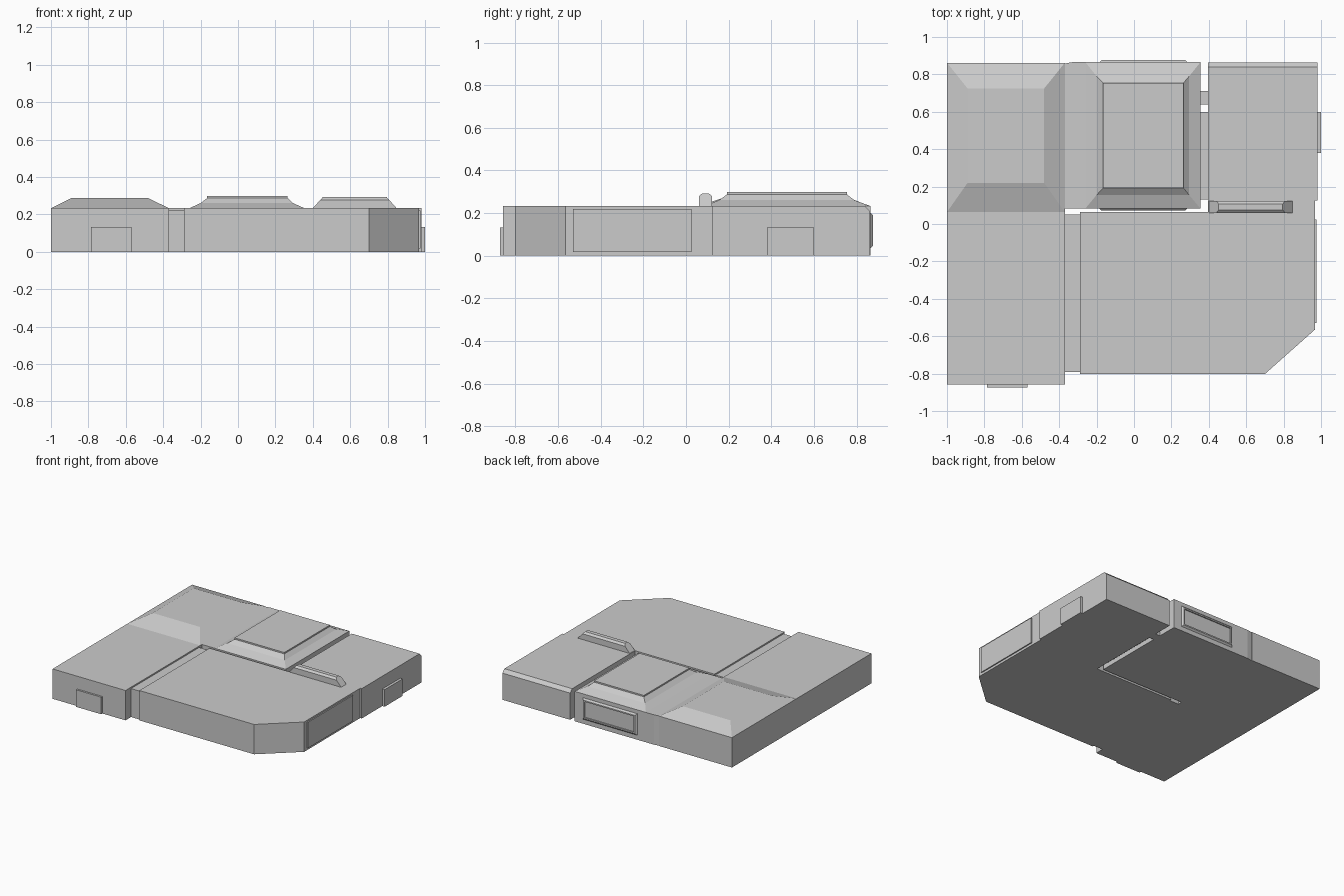
import bpy, bmesh

if "Cube" in bpy.data.objects:
    bpy.data.objects.remove(bpy.data.objects["Cube"])

TOP = 0.233  # height of the main slabs


def finish(name, bm):
    bmesh.ops.recalc_face_normals(bm, faces=bm.faces)
    mesh = bpy.data.meshes.new(name)
    bm.to_mesh(mesh)
    bm.free()
    ob = bpy.data.objects.new(name, mesh)
    bpy.context.collection.objects.link(ob)
    return ob


def loft(name, rings, edit=None):
    """Skin a list of closed point rings and cap both ends."""
    bm = bmesh.new()
    loops = [[bm.verts.new(p) for p in ring] for ring in rings]
    for a, b in zip(loops, loops[1:]):
        n = len(a)
        for i in range(n):
            bm.faces.new((a[i], a[(i + 1) % n], b[(i + 1) % n], b[i]))
    bm.faces.new(loops[0])
    bm.faces.new(loops[-1])
    bmesh.ops.recalc_face_normals(bm, faces=bm.faces)
    if edit:
        edit(bm)
    return finish(name, bm)


def prism(name, outline, z0=0.0, z1=TOP, edit=None):
    return loft(name, [[(x, y, z) for x, y in outline] for z in (z0, z1)], edit)


def rect(x0, x1, y0, y1):
    return [(x0, y0), (x1, y0), (x1, y1), (x0, y1)]


def box(name, x0, x1, y0, y1, z0, z1):
    return prism(name, rect(x0, x1, y0, y1), z0, z1)


def raised(name, levels):
    """Stack of rectangles (x0, x1, y0, y1, z) forming a raised roof."""
    return loft(name, [[(x, y, l[4]) for x, y in rect(*l[:4])] for l in levels])


# Left slab with hipped rear roof
box("left_slab", -1, -0.37, -0.858, 0.862, 0, TOP)
raised("left_roof", [(-1, -0.37, 0.063, 0.862, TOP - 0.01),
                     (-1, -0.37, 0.063, 0.862, TOP),
                     (-0.89, -0.48, 0.22, 0.725, 0.287)])

# Rear centre slab with stepped raised top
prism("centre_slab", [(-0.37, 0.083), (0.355, 0.083), (0.355, 0.865),
                      (-0.33, 0.865), (-0.37, 0.858)])
raised("centre_roof", [(-0.26, 0.355, 0.083, 0.865, TOP - 0.01),
                       (-0.26, 0.355, 0.083, 0.865, TOP),
                       (-0.2, 0.295, 0.155, 0.79, 0.26),
                       (-0.165, 0.265, 0.192, 0.755, 0.287),
                       (-0.165, 0.265, 0.192, 0.755, 0.298)])


# L-shaped slab: front area with cut corner plus right rear area
def chamfer_rear(bm):
    edges = [e for e in bm.edges
             if all(v.co.y > 0.85 and v.co.z > 0.2 for v in e.verts)]
    bmesh.ops.bevel(bm, geom=edges, offset=0.025, segments=1, affect='EDGES')


prism("main_slab", [(-0.29, -0.802), (0.7, -0.802), (0.967, -0.565),
                    (0.967, 0.125), (0.98, 0.125), (0.98, 0.864),
                    (0.395, 0.864), (0.395, 0.063), (-0.29, 0.063)],
      edit=chamfer_rear)

# Connectors across the gaps
box("front_connector", -0.37, -0.29, -0.79, 0.05, 0, 0.222)
box("gap_connector_long", 0.355, 0.395, 0.13, 0.60, 0.035, 0.2)
box("gap_connector_short", 0.355, 0.395, 0.64, 0.71, 0, 0.135)

# Doors and side window
box("front_door", -0.785, -0.57, -0.873, -0.858, 0, 0.133)
box("side_door", 0.98, 1.0, 0.38, 0.6, 0, 0.133)
box("side_window", 0.967, 0.976, -0.53, 0.025, 0.018, 0.22)

# Framed windows with recessed panes on the centre slab's two faces
for name, y, d in (("rear_window", 0.865, 1), ("inner_window", 0.083, -1)):
    rings = [(0, 0), (0.012, 0.012), (0.022, 0.012), (0.022, 0.003)]
    loft(name, [[(x, y + d * out, z) for x, z in
                 rect(-0.185 + i, 0.285 - i, 0.035 + i, 0.203 - i)]
                for i, out in rings])

# Low rail with sloped ends
raised_z = [(0.06, TOP), (0.06, 0.278), (0.076, 0.292),
            (0.107, 0.292), (0.123, 0.278), (0.123, TOP)]
rail_ends = []
for x_base, slope in ((0.4, 1), (0.848, -1)):
    rail_ends.append([(x_base + slope * 0.9 * (z - TOP), y, z) for y, z in raised_z])
loft("rail", rail_ends)
